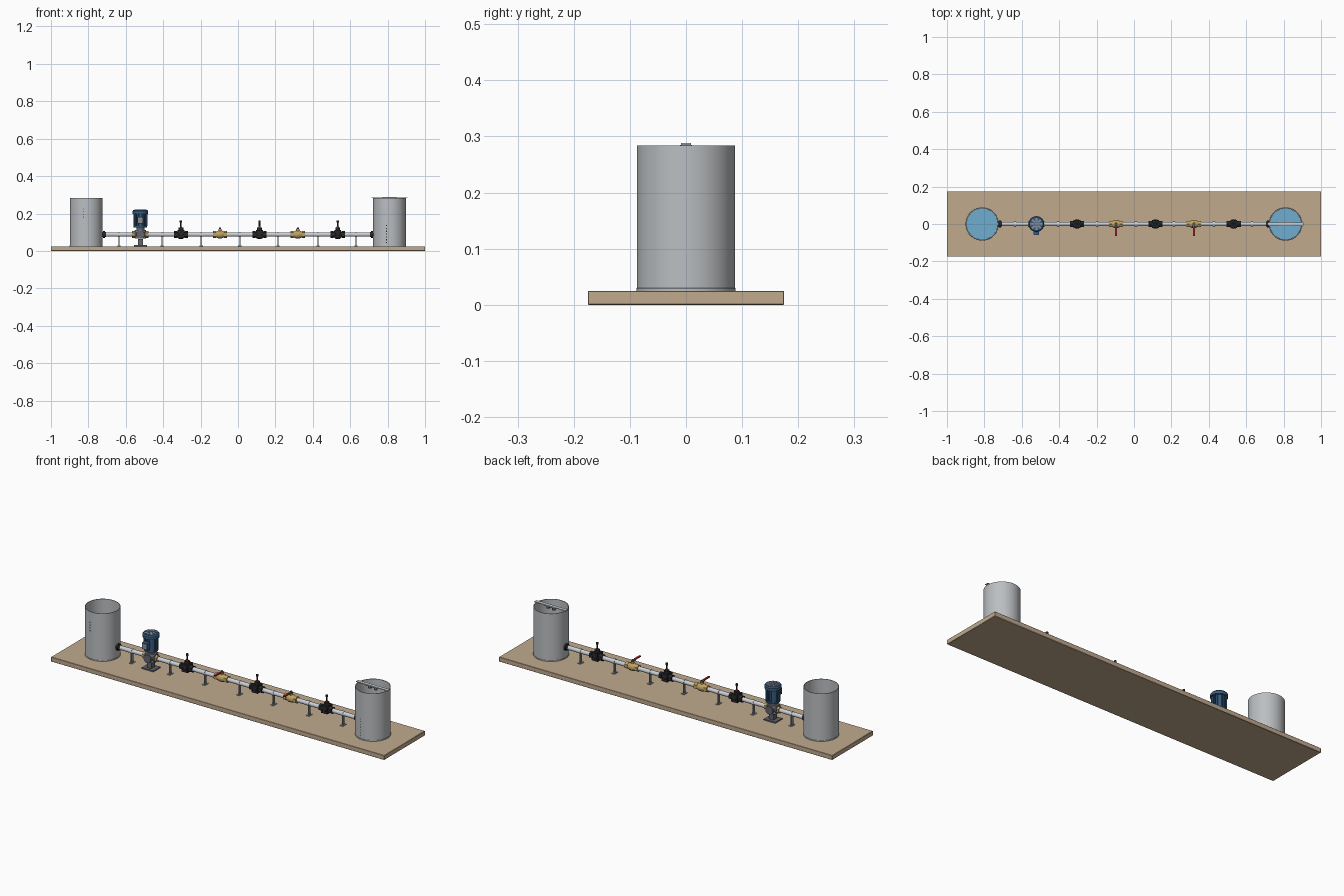
import bpy, bmesh, math
from mathutils import Matrix, Vector

if "Cube" in bpy.data.objects:
    bpy.data.objects.remove(bpy.data.objects["Cube"])


def mat(name, r, g, b):
    m = bpy.data.materials.new(name)
    m.diffuse_color = (r, g, b, 1)
    m.use_nodes = True
    m.node_tree.nodes["Principled BSDF"].inputs["Base Color"].default_value = m.diffuse_color
    return m


WOOD = mat("tan board", 0.53, 0.40, 0.27)
TANK = mat("tank grey", 0.50, 0.52, 0.54)
WATER = mat("water blue", 0.16, 0.42, 0.62)
PIPE = mat("pipe light grey", 0.60, 0.63, 0.68)
STEEL = mat("dark steel", 0.12, 0.13, 0.15)
BRACKET = mat("bracket grey", 0.25, 0.28, 0.32)
BLUE = mat("motor blue", 0.04, 0.11, 0.22)
BLACK = mat("black plastic", 0.02, 0.02, 0.023)
BRASS = mat("brass", 0.52, 0.36, 0.12)
RED = mat("red handle", 0.50, 0.03, 0.025)

DECK, PZ = 0.025, 0.088      # board top, pipe axis height
ROT = {'X': Matrix.Rotation(math.pi / 2, 4, 'Y'),
       'Y': Matrix.Rotation(math.pi / 2, 4, 'X'),   # local z runs towards -y
       'Z': Matrix.Identity(4)}


def finish(name, bm, material):
    bmesh.ops.recalc_face_normals(bm, faces=bm.faces)
    for f in bm.faces:
        f.smooth = True
    me = bpy.data.meshes.new(name)
    bm.to_mesh(me)
    bm.free()
    me.set_sharp_from_angle(angle=math.radians(35))
    me.materials.append(material)
    ob = bpy.data.objects.new(name, me)
    bpy.context.collection.objects.link(ob)
    return ob


def lathe(name, material, origin, profile, axis='Z', n=24):
    """Turn (radius, distance) pairs around an axis."""
    bm = bmesh.new()
    rings = [[bm.verts.new((r * math.cos(2 * math.pi * i / n),
                            r * math.sin(2 * math.pi * i / n), t)) for i in range(n)]
             for r, t in profile]
    for a, b in zip(rings, rings[1:]):
        for i in range(n):
            j = (i + 1) % n
            bm.faces.new((a[i], a[j], b[j], b[i]))
    bmesh.ops.remove_doubles(bm, verts=bm.verts, dist=1e-6)
    bmesh.ops.transform(bm, matrix=Matrix.Translation(origin) @ ROT[axis], verts=bm.verts)
    return finish(name, bm, material)


def rod(name, material, origin, r, t0, t1, axis='Z', n=20):
    return lathe(name, material, origin, [(0, t0), (r, t0), (r, t1), (0, t1)], axis, n)


def box(name, material, center, size, turn=0.0, pivot=(0, 0, 0)):
    bm = bmesh.new()
    bmesh.ops.create_cube(bm, size=1)
    bmesh.ops.scale(bm, vec=size, verts=bm.verts)
    bmesh.ops.translate(bm, vec=center, verts=bm.verts)
    bmesh.ops.transform(bm, matrix=Matrix.Translation(pivot) @ Matrix.Rotation(turn, 4, 'Z'),
                        verts=bm.verts)
    return finish(name, bm, material)


# Board
board = box("base_board", WOOD, (0, 0, DECK / 2), (2, 0.35, DECK))
bev = board.modifiers.new("edge", 'BEVEL')
bev.width = 0.0015
bev.segments = 1


# Open tanks with water inside and level marks on the front
def tank(side, x, marks):
    R, top = 0.0875, 0.284
    lathe(side + "_tank", TANK, (x, 0, 0),
          [(0, DECK), (R + 0.0008, DECK), (R + 0.0008, DECK + 0.004), (R, DECK + 0.005),
           (R, top), (R - 0.003, top), (R - 0.003, DECK + 0.006), (0, DECK + 0.006)], n=64)
    rod(side + "_tank_water", WATER, (x, 0, 0), R - 0.0035, DECK + 0.007, 0.13, n=64)
    for z in marks:
        box(side + "_level_mark", BLACK, (0, -R, z), (0.005, 0.001, 0.006),
            math.radians(-10), (x, 0, 0))


tank("left", -0.812, [0.18, 0.195, 0.21, 0.225])
tank("right", 0.81, [0.045, 0.06, 0.075, 0.09, 0.105, 0.12, 0.135])

# Sensor bar across the right tank
box("sensor_bar", PIPE, (0.81, 0, 0.2865), (0.19, 0.018, 0.004))
box("sensor_board", BRACKET, (0.81, 0, 0.283), (0.075, 0.022, 0.003))
for dx in (-0.018, 0.018):
    rod("sensor_eye", STEEL, (0.81 + dx, 0, 0.27), 0.009, 0, 0.012)

# Main pipe line and tank connectors
rod("main_pipe", PIPE, (0, 0, PZ), 0.0115, -0.73, 0.73, 'X')
for s in (-1, 1):
    lathe("tank_connector", BLACK, (s * 0.717, 0, PZ),
          [(0, -0.012), (0.014, -0.012), (0.014, -0.005), (0.018, -0.005),
           (0.018, 0.005), (0.014, 0.005), (0.014, 0.012), (0, 0.012)], 'X', 12)

# Pipe supports
for x in (-0.636, -0.406, -0.197, 0.01, 0.214, 0.428, 0.631):
    box("support_foot", BRACKET, (x, 0, DECK + 0.0015), (0.018, 0.03, 0.003))
    box("support_post", BRACKET, (x, 0, (DECK + PZ) / 2), (0.006, 0.014, PZ - DECK))
    rod("support_clamp", PIPE, (x, 0, PZ), 0.0135, -0.005, 0.005, 'X')


# Body shared by both valve types: nuts on the ends, rounded middle
def valve_body(name, material, x, half, belly):
    for s in (-1, 1):
        a, b = sorted((s * half, s * (half - 0.016)))
        rod(name + "_nut", material, (x, 0, PZ), 0.0195, a, b, 'X', 6)
    lathe(name + "_body", material, (x, 0, PZ),
          [(0, -half + 0.01), (0.015, -half + 0.01), (0.016, -0.02), (belly, -0.01),
           (belly, 0.01), (0.016, 0.02), (0.015, half - 0.01), (0, half - 0.01)], 'X')


# Black control valves with upright stems
for x in (-0.305, 0.115, 0.533):
    valve_body("control_valve", BLACK, x, 0.038, 0.024)
    box("control_valve_housing", BLACK, (x, 0, PZ + 0.002), (0.036, 0.044, 0.042))
    rod("control_valve_bonnet", BLACK, (x, 0, PZ), 0.013, 0.02, 0.036)
    rod("control_valve_collar", RED, (x, 0, PZ), 0.006, 0.036, 0.042)
    rod("control_valve_stem", BLACK, (x, 0, PZ), 0.0042, 0.036, 0.066)
    rod("control_valve_knob", BLACK, (x, 0, PZ), 0.0065, 0.064, 0.074)

# Brass ball valves with red levers pointing forward
for x in (-0.096, 0.32):
    valve_body("ball_valve", BRASS, x, 0.038, 0.021)
    rod("ball_valve_neck", BRASS, (x, 0, PZ), 0.009, 0.015, 0.028)
    rod("ball_valve_stem", STEEL, (x, 0, PZ), 0.005, 0.026, 0.038)
    box("ball_valve_lever_root", STEEL, (x, -0.007, PZ + 0.031), (0.012, 0.026, 0.004))
    box("ball_valve_lever", RED, (x, -0.040, PZ + 0.033), (0.010, 0.046, 0.006))

# Pump: foot, pedestal, volute and brass unions
PX = -0.522
box("pump_foot", STEEL, (PX, 0, DECK + 0.003), (0.07, 0.06, 0.006))
box("pump_pedestal", STEEL, (PX, 0, 0.046), (0.026, 0.03, 0.035))
rod("pump_volute", BRACKET, (PX, 0, PZ), 0.03, -0.022, 0.024)
rod("pump_face", STEEL, (PX, 0, PZ), 0.022, -0.034, 0.034, 'Y')
for s in (-1, 1):
    rod("pump_union", BRASS, (PX + s * 0.036, 0, PZ), 0.018, -0.008, 0.008, 'X', 6)
    rod("pump_flange", STEEL, (PX + s * 0.026, 0, PZ), 0.02, -0.005, 0.005, 'X')
rod("pump_neck", STEEL, (PX, 0, 0), 0.022, 0.108, 0.132)
rod("motor_flange", BLUE, (PX, 0, 0), 0.036, 0.126, 0.134, n=32)

# Finned motor with terminal box and fan cover
rod("motor_body", BLUE, (PX, 0, 0), 0.032, 0.13, 0.205, n=32)
for i in range(20):
    box("motor_fin", BLUE, (0.034, 0, 0.167), (0.007, 0.003, 0.068), math.tau * i / 20, (PX, 0, 0))
lathe("fan_cover", BLUE, (PX, 0, 0),
      [(0, 0.198), (0.042, 0.198), (0.042, 0.213), (0.037, 0.219), (0, 0.219)], n=32)
for i in range(8):
    box("fan_grille_plate", BRACKET, (0.022, 0, 0.2195), (0.02, 0.010, 0.003),
        math.tau * i / 8, (PX, 0, 0))
rod("fan_hub", BRACKET, (PX, 0, 0), 0.009, 0.217, 0.221)
box("terminal_box", BLUE, (PX, -0.044, 0.165), (0.03, 0.026, 0.034))
box("terminal_box_lid", BRACKET, (PX, -0.058, 0.165), (0.026, 0.003, 0.03))
